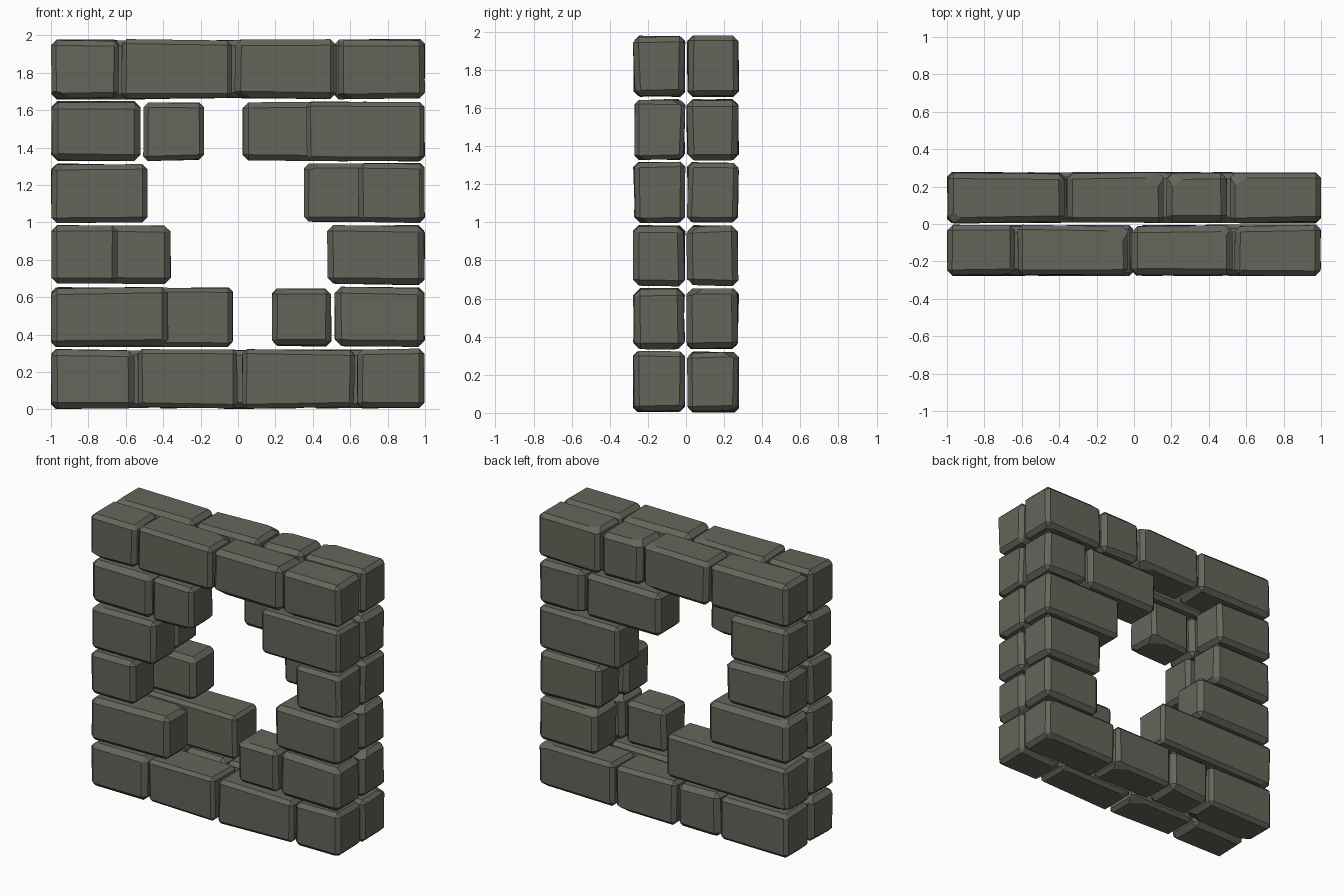
import bpy, bmesh, random
from mathutils import Vector

if "Cube" in bpy.data.objects:
    bpy.data.objects.remove(bpy.data.objects["Cube"])

random.seed(4)
ROW = 0.331     # course height
DEPTH = 0.28    # thickness of one layer of stones

stone = bpy.data.materials.new("stone")
stone.diffuse_color = (0.13, 0.13, 0.105, 1)
stone.use_nodes = True
stone.node_tree.nodes["Principled BSDF"].inputs["Base Color"].default_value = stone.diffuse_color

# Stone spans along x, bottom course to top course
front = [
    [(-1, -.55), (-.54, 0), (.02, .625), (.635, 1)],
    [(-1, -.37), (.18, .5), (.515, 1)],
    [(-1, -.64), (.475, 1)],
    [(-1, -.48), (.64, 1)],
    [(-1, -.52), (-.51, -.18), (.365, 1)],
    [(-1, -.635), (-.625, -.03), (-.02, .53), (.535, 1)],
]
back = [
    [(-1, -.455), (-.445, -.115), (-.105, .38), (.39, 1)],
    [(-1, -.025), (.53, 1)],
    [(-1, -.355), (.5, 1)],
    [(-1, -.5), (.35, 1)],
    [(-1, -.53), (.02, .625), (.635, 1)],
    [(-1, -.37), (-.36, .16), (.17, .5), (.51, 1)],
]


def chip(bm, corner, normal, depth):
    """Slice a shallow wedge off one corner and close the cut."""
    n = normal.normalized()
    cut = bmesh.ops.bisect_plane(bm, geom=bm.verts[:] + bm.edges[:] + bm.faces[:],
                                 plane_co=corner - n * depth, plane_no=n,
                                 clear_outer=True)
    edges = [e for e in cut["geom_cut"] if isinstance(e, bmesh.types.BMEdge)]
    if edges:
        bmesh.ops.holes_fill(bm, edges=edges)


def rough_stone(name, x0, x1, y0, y1, z0, z1):
    """Hand-cut block: uneven corners, chamfered edges, chipped corners."""
    size = Vector((x1 - x0, y1 - y0, z1 - z0))
    mid = Vector((x0 + x1, y0 + y1, z0 + z1)) / 2
    bm = bmesh.new()
    bmesh.ops.create_cube(bm, size=1)
    for v in bm.verts:
        for i in range(3):
            inset = random.uniform(0, (.006, .014, .014)[i])
            v.co[i] = (1 if v.co[i] > 0 else -1) * (size[i] / 2 - inset)
    bmesh.ops.bevel(bm, geom=bm.edges[:], offset=random.uniform(.022, .034),
                    offset_type='OFFSET', segments=1, profile=.5, affect='EDGES')
    for k in range(2):
        s = Vector([random.choice((-1, 1)) for _ in range(3)])
        corner = Vector([s[i] * size[i] / 2 for i in range(3)])
        chip(bm, corner, Vector((s.x * .3, s.y * .45, s.z)), random.uniform(.03, .05))
    bmesh.ops.recalc_face_normals(bm, faces=bm.faces[:])
    me = bpy.data.meshes.new(name)
    bm.to_mesh(me)
    bm.free()
    me.materials.append(stone)
    ob = bpy.data.objects.new(name, me)
    ob.location = mid
    bpy.context.collection.objects.link(ob)


# Two layers of courses, leaving the ragged hole in the middle
for layer, rows, y0, y1 in (("front", front, -DEPTH, -.002), ("back", back, .002, DEPTH)):
    for r, spans in enumerate(rows):
        z0 = r * ROW
        for i, (x0, x1) in enumerate(spans):
            rough_stone(f"{layer}_stone_row{r + 1}_{i + 1}", x0, x1, y0, y1, z0, z0 + .326)
